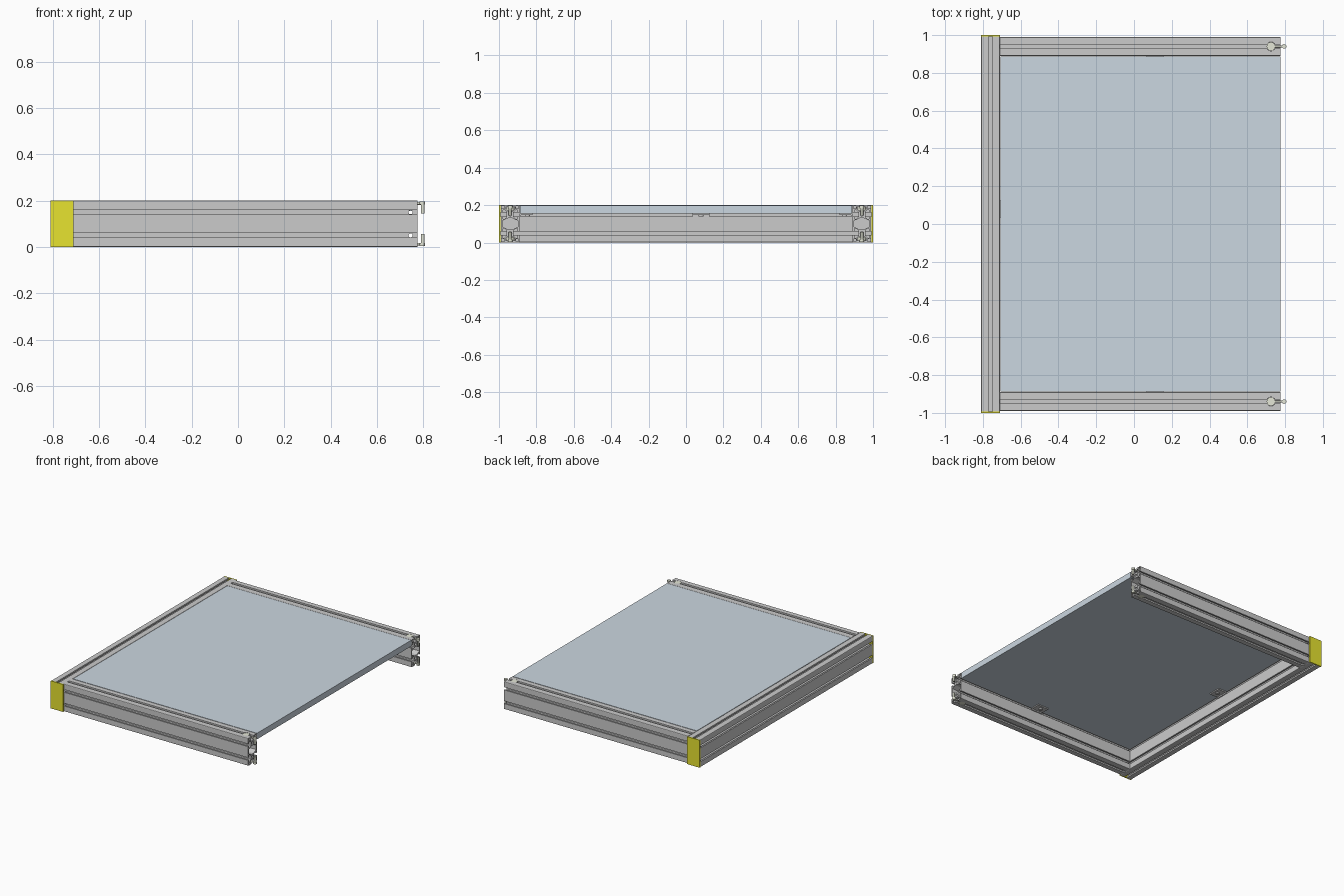
import bpy, bmesh, math
from mathutils import Matrix, Vector

if "Cube" in bpy.data.objects:
    bpy.data.objects.remove(bpy.data.objects["Cube"])


def material(name, rgba):
    m = bpy.data.materials.new(name)
    m.diffuse_color = rgba
    m.use_nodes = True
    m.node_tree.nodes["Principled BSDF"].inputs["Base Color"].default_value = m.diffuse_color
    return m


yellow = material("yellow_plastic", (0.8, 0.77, 0.03, 1))
zinc = material("pale_zinc", (0.78, 0.8, 0.68, 1))
glass = material("blue_grey_panel", (0.6, 0.68, 0.75, 0.85))


def finish(name, bm, mat=None):
    bmesh.ops.recalc_face_normals(bm, faces=bm.faces)
    me = bpy.data.meshes.new(name)
    bm.to_mesh(me)
    bm.free()
    if mat:
        me.materials.append(mat)
    ob = bpy.data.objects.new(name, me)
    bpy.context.collection.objects.link(ob)
    return ob


def add_box(bm, lo, hi):
    lo, hi = Vector(lo), Vector(hi)
    bmesh.ops.create_cube(bm, size=1, matrix=Matrix.Translation((lo + hi) / 2)
                          @ Matrix.Diagonal((*(hi - lo), 1)))


def add_cyl(bm, a, b, r, n=24):
    a, b = Vector(a), Vector(b)
    d = b - a
    rot = d.to_track_quat('Z', 'Y').to_matrix().to_4x4()
    bmesh.ops.create_cone(bm, segments=n, radius1=r, radius2=r, depth=d.length,
                          cap_ends=True, matrix=Matrix.Translation((a + b) / 2) @ rot)


# T-slot extrusion section: one quarter, mirrored into the full outline
quarter = [(.05, .04), (.039, .04), (.039, .025), (.03, .025), (.019, .036),
           (.019, .064), (.03, .075), (.039, .075), (.039, .06), (.05, .06),
           (.05, .095), (.0485, .0985), (.045, .1),
           (.01, .1), (.01, .089), (.025, .089), (.025, .08), (.014, .069)]
half = quarter + [(-x, y) for x, y in reversed(quarter)]
outline = half + [(x, -y) for x, y in reversed(half)]

# Hollow chambers: centre, two screw cores, four corners
chamber = [(.042, .016), (.012, .03), (-.012, .03), (-.042, .016),
           (-.042, -.016), (-.012, -.03), (.012, -.03), (.042, -.016)]
loops = [outline, chamber]
for sy in (-1, 1):
    loops.append([(.0085 * math.cos(t * math.pi / 8),
                   sy * .05 + .0085 * math.sin(t * math.pi / 8)) for t in range(16)])
    for sx in (-1, 1):
        loops.append([(sx * .0385 + a * .007, sy * .0885 + b * .007)
                      for a, b in ((1, 1), (-1, 1), (-1, -1), (1, -1))])


def rail(name, length, matrix):
    cu = bpy.data.curves.new(name, 'CURVE')
    cu.dimensions = '2D'
    cu.fill_mode = 'BOTH'
    cu.extrude = length / 2
    for pts in loops:
        sp = cu.splines.new('POLY')
        sp.points.add(len(pts) - 1)
        for p, (x, y) in zip(sp.points, pts):
            p.co = (x, y, 0, 1)
        sp.use_cyclic_u = True
    tmp = bpy.data.objects.new(name + "_curve", cu)
    bpy.context.collection.objects.link(tmp)
    dg = bpy.context.evaluated_depsgraph_get()
    me = bpy.data.meshes.new_from_object(tmp.evaluated_get(dg))
    bm = bmesh.new()
    bm.from_mesh(me)
    bpy.data.objects.remove(tmp)
    bmesh.ops.remove_doubles(bm, verts=bm.verts, dist=1e-5)
    bmesh.ops.transform(bm, matrix=matrix, verts=bm.verts)
    for f in bm.faces:
        f.smooth = False
    return finish(name, bm)


def axes(x, y, z, loc):
    m = Matrix((x, y, z)).transposed().to_4x4()
    m.translation = loc
    return m


# Cross rail with coloured end caps
rail("cross_rail", 1.984, axes((1, 0, 0), (0, 0, 1), (0, -1, 0), (-.76, 0, .1)))
for s, side in ((-1, "front"), (1, "back")):
    bm = bmesh.new()
    add_box(bm, (-.81, min(s * .992, s), 0), (-.71, max(s * .992, s), .2))
    finish(side + "_end_cap", bm, yellow)

    # Side rail, drilled across and pocketed for the connectors
    y = s * .94
    ob = rail(side + "_side_rail", 1.485,
              axes((0, 1, 0), (0, 0, 1), (1, 0, 0), (.0325, y, .1)))
    bm = bmesh.new()
    for z in (.05, .15):
        add_cyl(bm, (.745, y - .07, z), (.745, y + .07, z), .009)
    for z0, z1 in ((-.02, .03), (.17, .22)):
        add_cyl(bm, (.725, y, z0), (.725, y, z1), .0235)
    cutter = finish(side + "_rail_cutter", bm)
    cutter.hide_render = True
    mod = ob.modifiers.new("drill", 'BOOLEAN')
    mod.operation = 'DIFFERENCE'
    mod.solver = 'EXACT'
    mod.object = cutter
    dg = bpy.context.evaluated_depsgraph_get()
    drilled = bpy.data.meshes.new_from_object(ob.evaluated_get(dg))
    ob.modifiers.clear()
    ob.data = drilled
    bpy.data.objects.remove(cutter)

    # Connectors: round anchor, stem and upright hook head, top and bottom
    for level in ("lower", "upper"):
        h = (lambda z: z) if level == "upper" else (lambda z: .2 - z)
        bm = bmesh.new()
        add_cyl(bm, (.725, y, h(.171)), (.725, y, h(.199)), .0225)
        add_cyl(bm, (.735, y, h(.188)), (.795, y, h(.188)), .006, 16)
        add_cyl(bm, (.797, y, h(.145)), (.797, y, h(.197)), .008, 16)
        add_cyl(bm, (.795, y, h(.183)), (.795, y, h(.197)), .012)
        finish(f"{side}_{level}_connector", bm, zinc)

# Infill panel, flush with the rail tops
bm = bmesh.new()
add_box(bm, (-.708, -.888, .155), (.775, .888, .199))
finish("panel", bm, glass)


# Panel support clips: shelf, wall plate and screw
def clip(name, loc, angle):
    bm = bmesh.new()
    add_box(bm, (0, -.045, .147), (.07, .045, .155))
    add_box(bm, (0, -.045, .138), (.007, .045, .155))
    add_cyl(bm, (.042, 0, .139), (.042, 0, .147), .014, 16)
    bmesh.ops.transform(bm, verts=bm.verts, matrix=Matrix.Translation(loc)
                        @ Matrix.Rotation(angle, 4, 'Z'))
    finish(name, bm)


clip("cross_rail_clip", (-.71, .08, 0), 0)
clip("front_rail_clip", (.11, -.89, 0), math.pi / 2)
clip("back_rail_clip", (.11, .89, 0), -math.pi / 2)
